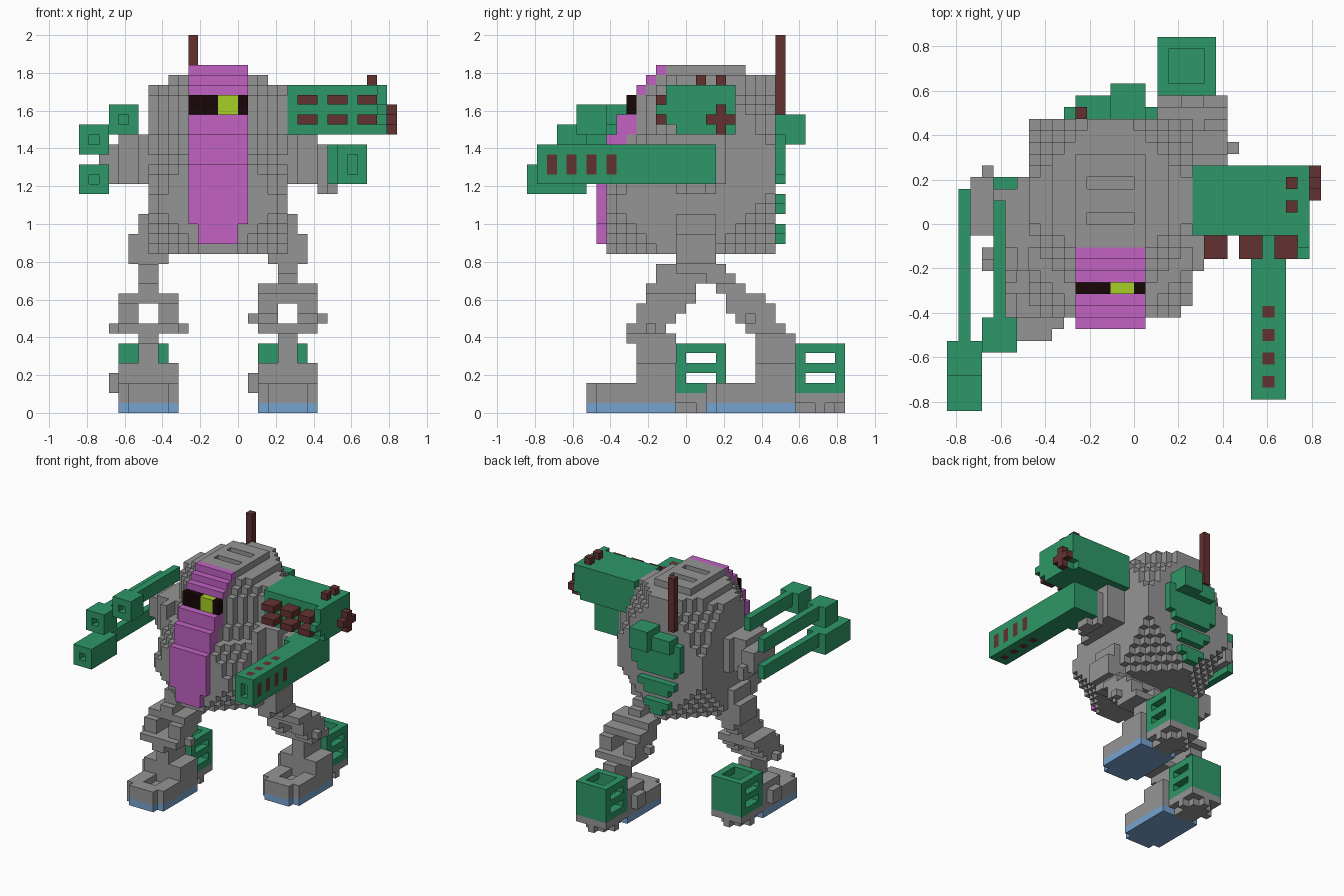
import bpy, bmesh
from itertools import product

cube = bpy.data.objects.get("Cube")
if cube:
    bpy.data.objects.remove(cube)

U = 2 / 38  # size of one block; all coordinates below count blocks

COLOURS = {
    "grey": (0.3, 0.3, 0.3),
    "green": (0.027, 0.31, 0.138),
    "purple": (0.54, 0.122, 0.55),
    "blue": (0.185, 0.37, 0.63),
    "dark_red": (0.127, 0.031, 0.031),
    "black": (0.009, 0.002, 0.002),
    "lime": (0.39, 0.62, 0.02),
}
NAMES = list(COLOURS)
MATS = []
for name, rgb in COLOURS.items():
    m = bpy.data.materials.new(name)
    m.use_nodes = True
    m.diffuse_color = (*rgb, 1)
    bsdf = m.node_tree.nodes["Principled BSDF"]
    bsdf.inputs["Base Color"].default_value = (*rgb, 1)
    bsdf.inputs["Roughness"].default_value = 0.8
    MATS.append(m)

parts = {}   # part name -> set of cells
colour = {}  # cell -> colour name


def cells(x0, x1, y0, y1, z0, z1):
    return product(range(x0, x1), range(y0, y1), range(z0, z1))


def put(part, col, c):
    if c not in colour:
        colour[c] = col
        parts.setdefault(part, set()).add(c)


def box(part, col, *b):
    for c in cells(*b):
        put(part, col, c)


def paint(col, *b):
    for c in cells(*b):
        if c in colour:
            colour[c] = col


def carve(part, *b):
    for c in cells(*b):
        if c in parts[part]:
            parts[part].discard(c)
            del colour[c]


# Front stripe: steps back towards the top
def stripe_front(z):
    for top, y in ((25, -9), (28, -8), (30, -7), (32, -6), (33, -5), (34, -4)):
        if z < top:
            return y
    return -3


def stripe_depth(z):
    return 2 if 26 <= z < 30 else 1


box("visor", "black", -5, 1, -6, -5, 30, 32)
paint("lime", -2, 0, -6, -5, 30, 32)
box("front_stripe", "purple", -4, 0, -9, -8, 17, 19)
for z in range(19, 35):
    f = stripe_front(z)
    box("front_stripe", "purple", -5, 1, f, f + stripe_depth(z), z, z + 1)

# Body: a block with stepped corners and a sloped front
for x, y, z in cells(-9, 5, -8, 9, 16, 35):
    ix = 6.5 - abs(x + 2.5)
    front, back = y - stripe_front(z) - stripe_depth(z), 8 - y
    iz = min(z - 16, (34 - z) * 0.7)
    need = min(4, (z - 20) * 0.6) if z > 20 else 21 - z
    if z == 33 and ix < 2 or z == 34 and (ix < 4 or back < 3):
        continue
    if front >= 0 and ix + front >= need and ix + back + iz >= 5.5:
        put("body", "grey", (x, y, z))
for y in (0, 3):  # top vents
    carve("body", -4, 0, y, y + 1, 34, 35)

# Back pack, ribs and antenna
box("back_pack", "green", -2, 1, 9, 12, 27, 30)
box("back_pack", "green", -5, 1, 9, 11, 27, 29)
box("back_pack", "green", -6, 2, 9, 10, 24, 28)
box("back_pack", "green", -5, 1, 9, 10, 23, 24)
box("back_ribs", "green", -5, 1, 9, 10, 21, 22)
box("back_ribs", "green", -4, 0, 9, 10, 20, 21)
box("back_ribs", "green", -4, 0, 9, 10, 18, 19)
box("back_ribs", "green", -3, -1, 9, 10, 17, 18)
box("antenna", "dark_red", -5, -4, 9, 10, 30, 38)

# Left shoulder with missile launcher
box("left_launcher", "green", 5, 14, -1, 5, 28, 33)
for y, z in product(range(-2, 5), range(28, 33)):
    if not (y in (-2, 4) and z == 28):
        put("left_launcher", "green", (14, y, z))
box("left_launcher", "green", 14, 15, -3, -2, 30, 31)
for x, z in product((6, 9, 12), (29, 31)):
    box("missiles", "dark_red", x, x + 2, -3, -1, z, z + 1)
box("launcher_knob", "dark_red", 15, 16, 2, 5, 29, 30)
box("launcher_knob", "dark_red", 15, 16, 3, 4, 28, 31)
for y in (1, 3):
    box("launcher_studs", "dark_red", 13, 14, y, y + 1, 33, 34)

# Left arm and gun
box("left_arm", "grey", 5, 6, -4, 4, 23, 28)
box("left_arm", "grey", 6, 8, -2, 4, 23, 28)
box("left_arm", "grey", 8, 9, -1, 3, 22, 27)
box("left_arm", "grey", 9, 10, 0, 2, 22, 23)
box("left_gun", "green", 9, 10, -2, 3, 23, 27)
box("left_gun", "green", 10, 13, -15, 3, 23, 27)
carve("left_gun", 11, 12, -15, -14, 24, 26)
for y in (-14, -12, -10, -8):
    paint("dark_red", 12, 13, y, y + 1, 24, 26)
    paint("dark_red", 10, 11, y, y + 1, 24, 26)
    paint("dark_red", 11, 12, y, y + 1, 23, 24)
    paint("dark_red", 11, 12, y, y + 1, 26, 27)

# Right arm with three long barrels: x, block front, block back, bar end, z
for x, y0, y1, y2, z in ((-16, -16, -10, 3, 22), (-16, -13, -10, 3, 26),
                         (-13, -11, -8, 2, 28)):
    box("right_barrels", "green", x, x + 3, y0, y1, z, z + 3)
    carve("right_barrels", x + 1, x + 2, y0, y0 + 1, z + 1, z + 2)
    box("right_barrels", "green", x + 1, x + 2, y1, y2, z + 1, z + 3)
box("right_arm", "grey", -10, -9, -4, 4, 23, 28)
box("right_arm", "grey", -12, -10, -2, 3, 23, 28)
box("right_arm", "grey", -13, -12, -1, 4, 23, 27)
box("right_arm", "grey", -14, -13, -1, 4, 24, 27)
box("right_arm", "grey", -13, -12, 3, 5, 23, 25)


# Legs: cx = foot centre, y = toe, knee_top = top of the forked knee,
# axle = (y, z) of the knee pin, spans = depth of each layer from z 7 upward
def leg(side, cx, y, knee_top, axle, spans):
    foot, heel, shin = side + "_foot", side + "_heel_box", side + "_leg"
    # foot with a blue sole and a cut toe
    for z0, z1, col in ((0, 1, "blue"), (1, 3, "grey")):
        box(foot, col, cx - 2, cx + 2, y, y + 1, z0, z1)
        box(foot, col, cx - 3, cx + 3, y + 1, y + 9, z0, z1)
    box(foot, "grey", cx - 3, cx + 3, y + 5, y + 9, 3, 5)
    carve(foot, cx - 1, cx + 1, y + 2, y + 5, 2, 3)
    box(foot, "grey", cx - 4, cx - 3, y + 6, y + 8, 2, 4)
    # heel base on a rounded pad, under a hollow slotted box
    box(foot, "grey", cx - 3, cx + 2, y + 9, y + 14, 1, 2)
    box(foot, "grey", cx - 2, cx + 1, y + 9, y + 13, 0, 1)
    box(foot, "grey", cx - 3, cx + 2, y + 11, y + 12, 0, 1)
    box(foot, "grey", cx - 1, cx, y + 13, y + 14, 0, 1)
    box(heel, "green", cx - 3, cx + 2, y + 9, y + 14, 2, 7)
    carve(heel, cx - 2, cx + 1, y + 10, y + 13, 3, 7)
    for z in (3, 5):
        carve(heel, cx - 3, cx + 2, y + 10, y + 13, z, z + 1)
    # ankle, forked knee and thigh
    box(shin, "grey", cx - 1, cx + 1, y + 5, y + 9, 5, 8)
    for z, (y0, y1) in enumerate(spans, 7):
        w = 3 if 8 <= z < knee_top else 1
        box(shin, "grey", cx - w, cx + w, y0, y1, z, z + 1)
    carve(shin, cx - 1, cx + 1, -6, 10, 9, 11)
    ay, az = axle
    for x in (cx - 4, cx + 3):
        box(shin, "grey", x, x + 1, ay, ay + 1, az, az + 1)
    # hip
    box(side + "_hip", "grey", cx - 1, cx + 1, -1, 3, 14, 20)
    box(side + "_hip", "grey", cx - 2, cx + 2, -1, 3, 15, 18)


leg("right", -9, -10, 12, (-4, 8),
    ((-6, -2), (-6, -2), (-5, -1), (-5, 0), (-4, 1), (-4, 1), (-3, 2), (-3, 2)))
leg("left", 5, 2, 13, (6, 9),
    ((7, 10), (6, 10), (5, 9), (4, 9), (4, 8), (3, 6), (2, 5), (0, 4)))

# The four corner offsets of each block side, by direction
SIDES = {
    (1, 0, 0): ((1, 0, 0), (1, 1, 0), (1, 1, 1), (1, 0, 1)),
    (-1, 0, 0): ((0, 0, 0), (0, 0, 1), (0, 1, 1), (0, 1, 0)),
    (0, 1, 0): ((0, 1, 0), (0, 1, 1), (1, 1, 1), (1, 1, 0)),
    (0, -1, 0): ((0, 0, 0), (1, 0, 0), (1, 0, 1), (0, 0, 1)),
    (0, 0, 1): ((0, 0, 1), (1, 0, 1), (1, 1, 1), (0, 1, 1)),
    (0, 0, -1): ((0, 0, 0), (0, 1, 0), (1, 1, 0), (1, 0, 0)),
}


def add(a, b):
    return tuple(i + j for i, j in zip(a, b))


# Turn each part's outer block sides into a clean mesh
for name, group in parts.items():
    bm = bmesh.new()
    verts = {}
    for c in sorted(group):
        for n, corners in SIDES.items():
            if add(c, n) in colour:
                continue
            vs = []
            for o in corners:
                p = add(c, o)
                if p not in verts:
                    verts[p] = bm.verts.new([v * U for v in p])
                vs.append(verts[p])
            bm.faces.new(vs).material_index = NAMES.index(colour[c])
    bmesh.ops.dissolve_limit(bm, angle_limit=0.01, verts=bm.verts[:],
                             edges=bm.edges[:], delimit={"MATERIAL"})
    me = bpy.data.meshes.new(name)
    bm.to_mesh(me)
    bm.free()
    for m in MATS:
        me.materials.append(m)
    bpy.context.collection.objects.link(bpy.data.objects.new(name, me))
